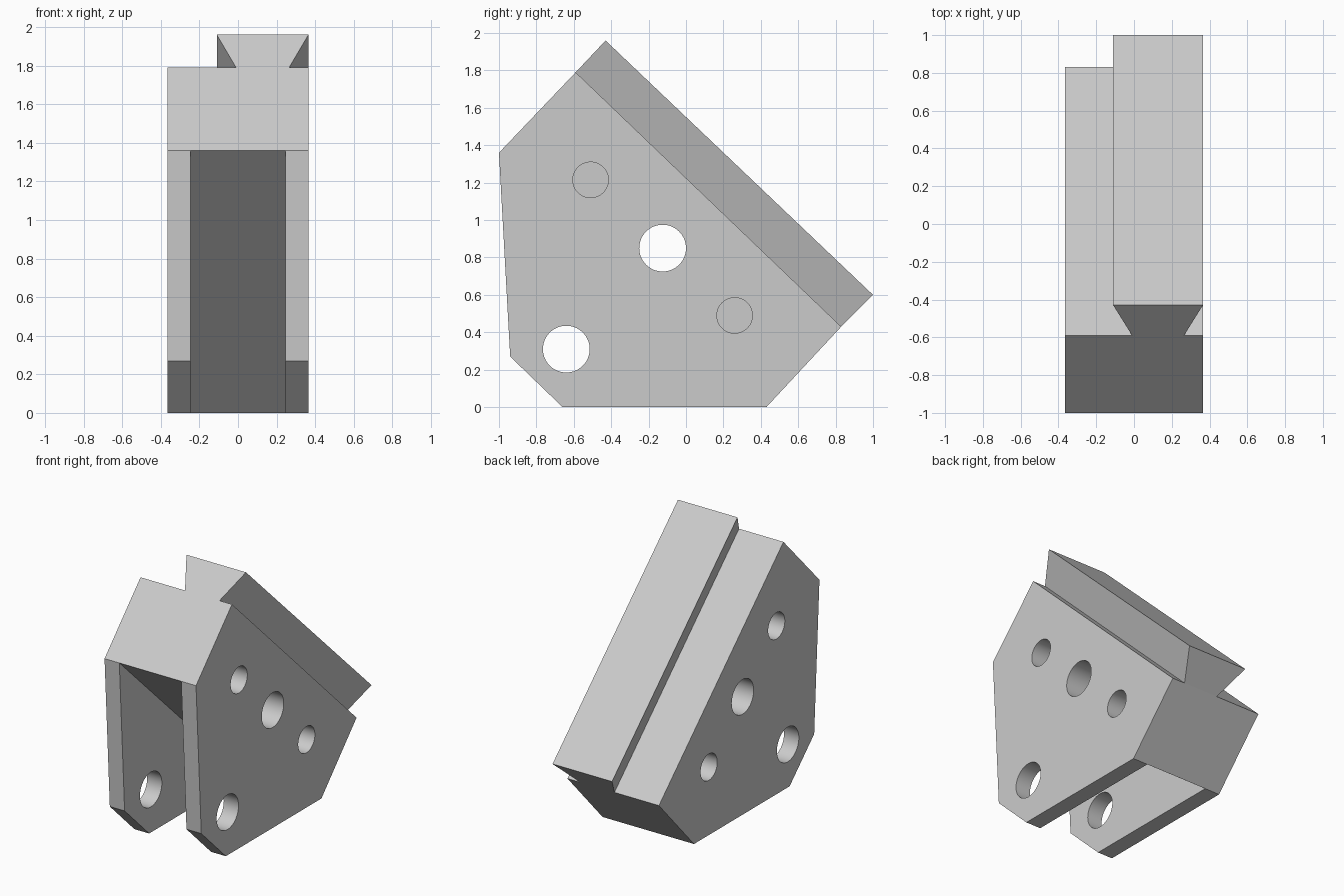
import bpy
import bmesh
from math import radians
from mathutils import Matrix, Vector

cube = bpy.data.objects.get("Cube")
if cube:
    bpy.data.objects.remove(cube)

HALF = 0.365           # half the width of the body
SLOT = 0.247           # half the gap between the cheeks

grey = bpy.data.materials.new("plain grey")
grey.use_nodes = True
grey.diffuse_color = (0.6, 0.6, 0.6, 1)
grey.node_tree.nodes["Principled BSDF"].inputs["Base Color"].default_value = (0.6, 0.6, 0.6, 1)


def finish(name, bm):
    """Turn a bmesh into a grey object."""
    bmesh.ops.recalc_face_normals(bm, faces=bm.faces)
    mesh = bpy.data.meshes.new(name)
    bm.to_mesh(mesh)
    bm.free()
    mesh.materials.append(grey)
    obj = bpy.data.objects.new(name, mesh)
    bpy.context.collection.objects.link(obj)
    return obj


def loft(name, start, end):
    """Solid between two matching outlines."""
    bm = bmesh.new()
    a = [bm.verts.new(p) for p in start]
    b = [bm.verts.new(p) for p in end]
    bm.faces.new(a)
    bm.faces.new(b)
    for i in range(len(a)):
        j = (i + 1) % len(a)
        bm.faces.new((a[i], a[j], b[j], b[i]))
    return finish(name, bm)


def side_prism(name, outline, half):
    """Side outline (y, z) extruded across x."""
    return loft(name, [(-half, y, z) for y, z in outline], [(half, y, z) for y, z in outline])


def drill(name, x, y, z, radius, length):
    """Round cutter lying along x."""
    bm = bmesh.new()
    place = Matrix.Translation((x, y, z)) @ Matrix.Rotation(radians(90), 4, "Y")
    bmesh.ops.create_cone(bm, cap_ends=True, segments=64, radius1=radius,
                          radius2=radius, depth=length, matrix=place)
    return finish(name, bm)


def cut(target, cutter):
    """Subtract the cutter and discard it."""
    mod = target.modifiers.new("cut", "BOOLEAN")
    mod.operation, mod.solver, mod.object = "DIFFERENCE", "EXACT", cutter
    bpy.context.view_layer.objects.active = target
    bpy.ops.object.modifier_apply(modifier=mod.name)
    bpy.data.objects.remove(cutter)


# Clevis body: six-sided side plate shape
body = side_prism("clevis_body", [(-0.94, 0.27), (-1, 1.36), (-0.59, 1.79),
                                  (0.83, 0.43), (0.43, 0), (-0.66, 0)], HALF)

# Slanted slot that leaves two cheeks below the solid block
cut(body, side_prism("slot_cutter", [(-1.21, 1.56), (0.64, -0.2), (-1.21, -0.2)], SLOT))

# Through holes: pivot in the cheeks and centre of the block
for y, z in ((-0.64, 0.31), (-0.125, 0.85)):
    cut(body, drill("through_hole_cutter", 0, y, z, 0.125, 2))

# Blind holes on both sides
for y, z in ((-0.51, 1.215), (0.26, 0.49)):
    for side in (-1, 1):
        cut(body, drill("blind_hole_cutter", side * HALF, y, z, 0.095, 0.5))

# Dovetail rail along the slanted top
section = [(-0.01, 0), (0.265, 0), (HALF, 1), (-0.11, 1)]


def rail_end(base, top):
    base, top = Vector(base), Vector(top)
    return [(x, *base.lerp(top, t)) for x, t in section]


rail = loft("dovetail_rail", rail_end((-0.59, 1.79), (-0.43, 1.96)),
            rail_end((0.83, 0.43), (1, 0.6)))

# Smooth hole walls, sharp edges elsewhere
bpy.ops.object.select_all(action="DESELECT")
for obj in (body, rail):
    obj.select_set(True)
bpy.context.view_layer.objects.active = body
bpy.ops.object.shade_smooth_by_angle(angle=radians(30))
